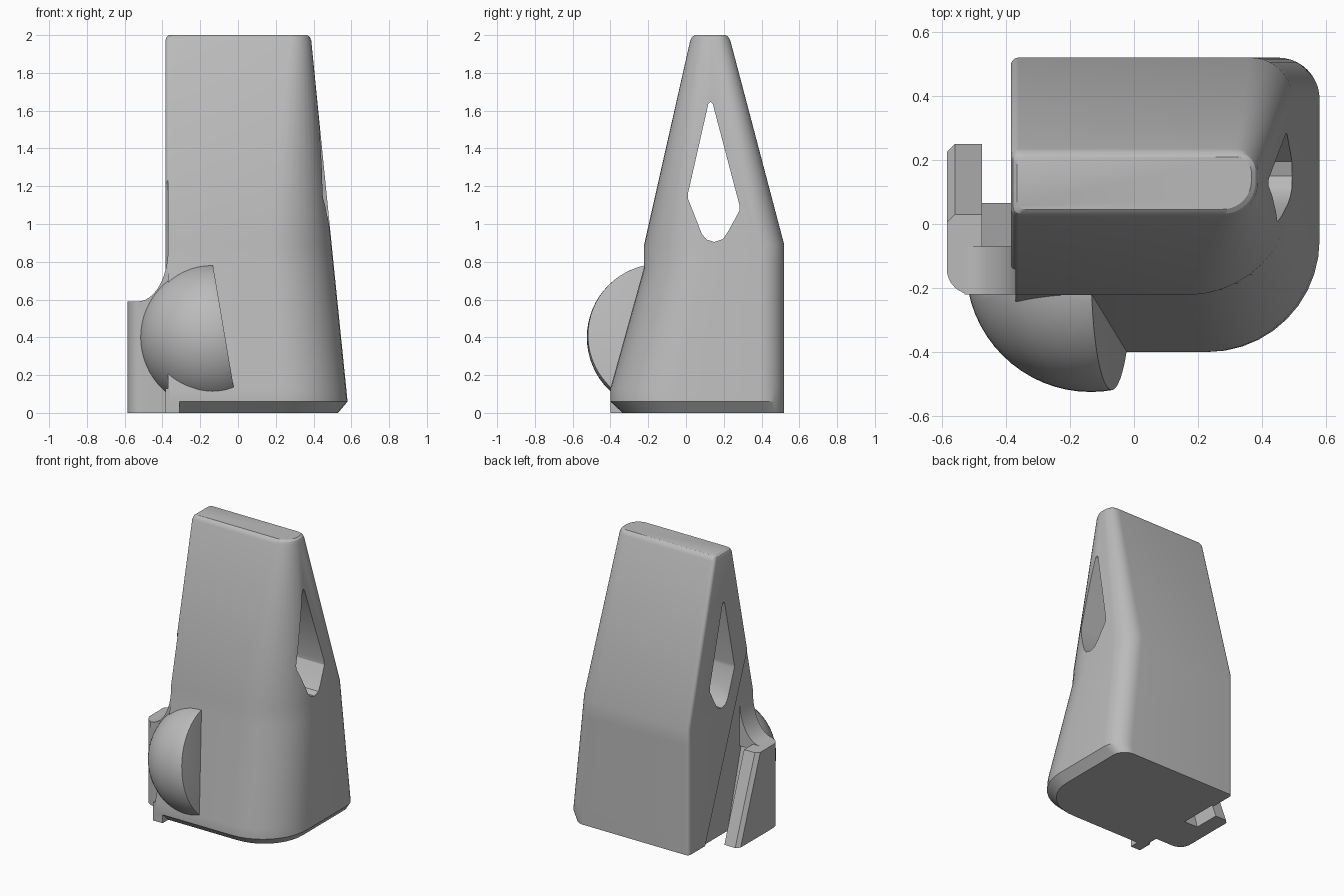
import bpy, bmesh
from math import sin, cos, pi
from mathutils import Vector

cube = bpy.data.objects.get("Cube")
if cube:
    bpy.data.objects.remove(cube)

grey = bpy.data.materials.new("plain_grey")
grey.use_nodes = True
grey.diffuse_color = (0.5, 0.5, 0.5, 1)
grey.node_tree.nodes["Principled BSDF"].inputs["Base Color"].default_value = (0.5, 0.5, 0.5, 1)


def make(name, bm):
    bmesh.ops.recalc_face_normals(bm, faces=bm.faces[:])
    mesh = bpy.data.meshes.new(name)
    bm.to_mesh(mesh)
    bm.free()
    mesh.materials.append(grey)
    ob = bpy.data.objects.new(name, mesh)
    bpy.context.collection.objects.link(ob)
    return ob


def loft(name, rings):
    """Skin a stack of equal-length rings and cap both ends."""
    bm = bmesh.new()
    rows = [[bm.verts.new(p) for p in ring] for ring in rings]
    n = len(rows[0])
    for a, b in zip(rows, rows[1:]):
        for i in range(n):
            j = (i + 1) % n
            bm.faces.new((a[i], a[j], b[j], b[i]))
    bm.faces.new(rows[0][::-1])
    bm.faces.new(rows[-1])
    return make(name, bm)


def section(z, left, right, front, back, r_front, r_back, r_left=0.025, n=10):
    """Rounded rectangle whose corners have their own radii."""
    corners = [(right, front, 1, -1, r_front, -pi / 2), (right, back, 1, 1, r_back, 0),
               (left, back, -1, 1, r_left, pi / 2), (left, front, -1, -1, r_left, pi)]
    ring = []
    for x, y, sx, sy, r, start in corners:
        for k in range(n + 1):
            a = start + k * pi / 2 / n
            ring.append((x - sx * r + r * cos(a), y - sy * r + r * sin(a), z))
    return ring


def prism_x(name, profile, x0, x1):
    return loft(name, [[(x, y, z) for y, z in profile] for x in (x0, x1)])


def cut(ob, cutter):
    mod = ob.modifiers.new("cut", "BOOLEAN")
    mod.operation = "DIFFERENCE"
    mod.solver = "EXACT"
    mod.object = cutter
    cutter.hide_render = True
    cutter.hide_set(True)


def smooth(ob, angle=0.5):
    bpy.ops.object.select_all(action="DESELECT")
    ob.select_set(True)
    bpy.context.view_layer.objects.active = ob
    bpy.ops.object.convert(target="MESH")
    bpy.ops.object.shade_smooth_by_angle(angle=angle)


# Main tapered body: chamfered base, leaning front, wedge top
L = -0.385
body = loft("body", [
    section(0.00, L, 0.53, -0.335, 0.52, 0.30, 0.09),
    section(0.06, L, 0.58, -0.40, 0.52, 0.35, 0.13),
    section(0.13, L, 0.573, -0.40, 0.52, 0.35, 0.13),
    section(0.77, L, 0.508, -0.222, 0.52, 0.33, 0.13),
    section(0.89, L, 0.496, -0.222, 0.52, 0.33, 0.13),
    section(1.97, L, 0.388, 0.022, 0.235, 0.11, 0.07),
    section(1.99, L + 0.007, 0.38, 0.032, 0.224, 0.10, 0.06),
    section(2.00, L + 0.02, 0.367, 0.046, 0.21, 0.09, 0.05),
])

# Kite-shaped opening with a rounded bottom, right through the body
kite = [(0.118, 1.635), (0.13, 1.648), (0.142, 1.635), (0.283, 1.10), (0.283, 1.07), (0.22, 0.955),
        (0.195, 0.92), (0.15, 0.905), (0.11, 0.917), (0.085, 0.945), (0.01, 1.135), (0.01, 1.16)]
cut(body, prism_x("opening_cutter", kite, -1, 1))

# Shallow step on the side, in front of a slanting line
cut(body, prism_x("side_step_cutter", [(0.34, -0.01), (-0.15, 1.25), (-0.6, 1.25), (-0.6, -0.01)],
                  -0.6, -0.37))
smooth(body)

# Half dome on the front, sliced by a leaning plane
bm = bmesh.new()
centre = Vector((-0.135, -0.135, 0.40))
bmesh.ops.create_uvsphere(bm, u_segments=64, v_segments=32, radius=0.39)
bmesh.ops.translate(bm, verts=bm.verts[:], vec=centre)
normal = Vector((0.986, 0, 0.167))
for point, direction in ((Vector((-0.078, 0, 0.46)), normal), (Vector((0, -0.215, 0)), Vector((0, 1, 0)))):
    res = bmesh.ops.bisect_plane(bm, geom=bm.verts[:] + bm.edges[:] + bm.faces[:],
                                 plane_co=point, plane_no=direction, clear_outer=True)
    rim = [e for e in res["geom_cut"] if isinstance(e, bmesh.types.BMEdge)]
    bmesh.ops.holes_fill(bm, edges=rim, sides=0)
dome = make("front_dome", bm)
bevel = dome.modifiers.new("soft_rim", "BEVEL")
bevel.width = 0.025
bevel.segments = 4
bevel.angle_limit = 0.9
smooth(dome, 0.6)

# Clip wing: slanted back, rounded outer front edge
wing_rings = []
for z, back in ((0, 0.25), (0.59, 0.03)):
    arc = [(-0.505 - 0.08 * sin(a), -0.14 - 0.08 * cos(a)) for a in [k * pi / 16 for k in range(9)]]
    outline = [(-0.475, -0.22)] + arc + [(-0.585, back - 0.025), (-0.56, back), (-0.475, back)]
    wing_rings.append([(x, y, z) for x, y in outline])
smooth(loft("clip_wing", wing_rings))

# Web joining the wing to the body
smooth(prism_x("clip_web", [(-0.22, 0), (0.065, 0), (-0.10, 0.59), (-0.22, 0.59)], -0.48, -0.36))

# Concave fillet sweeping from the wing top up to the body
sweep = [(-0.53 + 0.16 * sin(a), 0.87 - 0.28 * cos(a)) for a in [k * pi / 24 for k in range(13)]]
fillet = [(-0.53, 0.55)] + sweep + [(-0.36, 0.87), (-0.36, 0.55)]
smooth(loft("clip_fillet", [[(x, y, z) for x, z in fillet] for y in (-0.22, -0.07)]))

# Small foot filling the base chamfer at the clip corner
foot = [(-0.40, 0), (-0.40, 0.13), (-0.30, 0.13), (-0.30, 0)]
smooth(prism_x("corner_foot", foot, L, -0.31))
